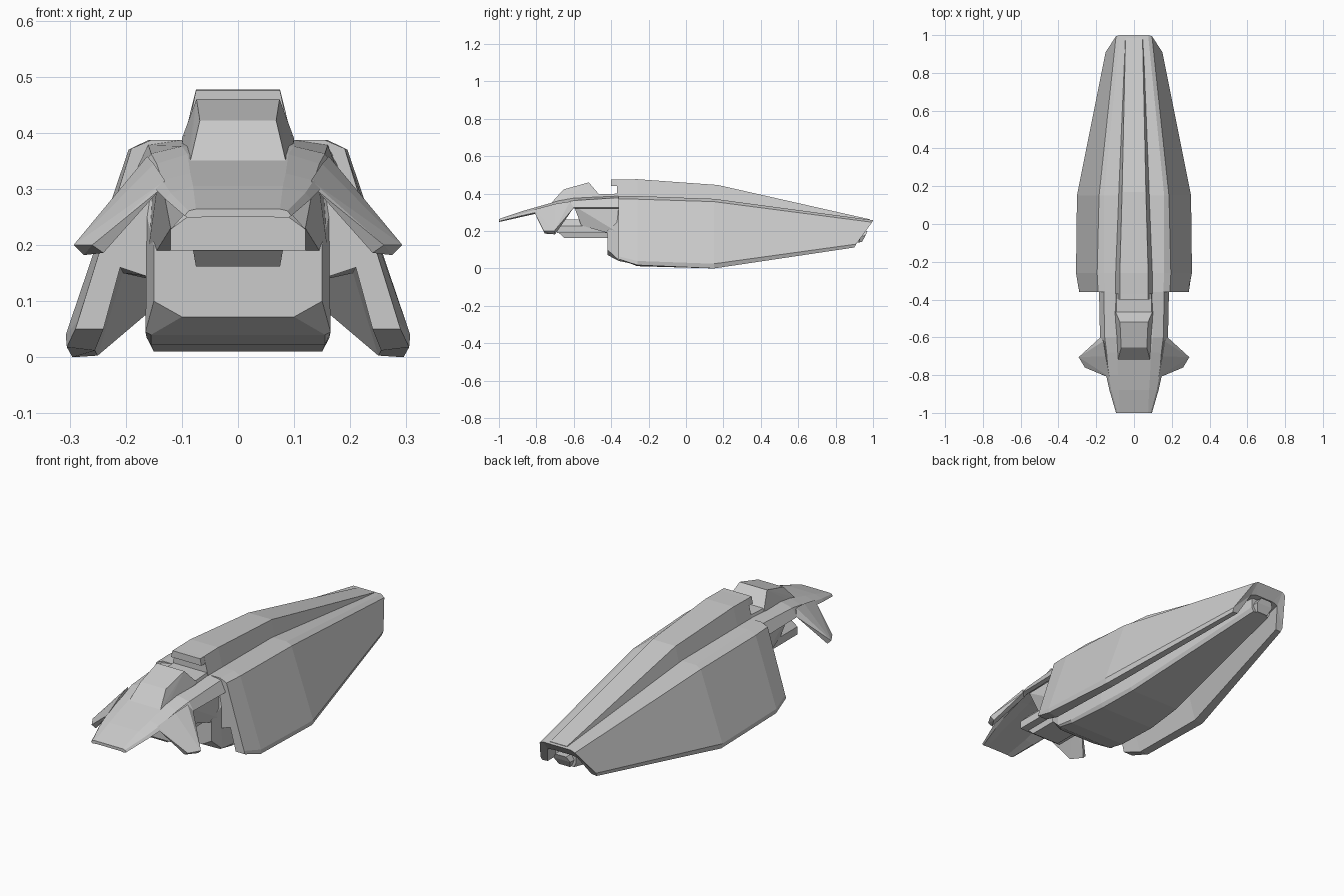
import bpy, bmesh


def finish(name, bm):
    bmesh.ops.recalc_face_normals(bm, faces=bm.faces)
    me = bpy.data.meshes.new(name)
    bm.to_mesh(me)
    bm.free()
    ob = bpy.data.objects.new(name, me)
    bpy.context.collection.objects.link(ob)
    return ob


def loft(name, stations):
    """Join half sections of (x, y, z), each mirrored into a closed ring."""
    bm = bmesh.new()
    rings = []
    for half in stations:
        full = list(half) + [(-x, y, z) for x, y, z in reversed(half)]
        rings.append([bm.verts.new(p) for p in full])
    n = len(rings[0])
    for a, b in zip(rings, rings[1:]):
        for i in range(n):
            j = (i + 1) % n
            bm.faces.new((a[i], a[j], b[j], b[i]))
    caps = [bm.faces.new(rings[0]), bm.faces.new(rings[-1])]
    bmesh.ops.triangulate(bm, faces=caps)
    return finish(name, bm)


def hull(name, pts, symmetric=True):
    """Convex faceted block; symmetric blocks add their mirrored points."""
    bm = bmesh.new()
    for x, y, z in pts:
        bm.verts.new((x, y, z))
        if symmetric:
            bm.verts.new((-x, y, z))
    bmesh.ops.convex_hull(bm, input=list(bm.verts))
    loose = [v for v in bm.verts if not v.link_faces]
    if loose:
        bmesh.ops.delete(bm, geom=loose, context='VERTS')
    bmesh.ops.dissolve_limit(bm, angle_limit=0.02, verts=list(bm.verts), edges=list(bm.edges))
    return finish(name, bm)


def at(y, *pts):
    return [(x, y, z) for x, z in pts]


# Rear shell: arched roof with thick side walls, open underneath
loft("rear_shell", [
    at(-.36, (.155, .387), (.19, .372), (.285, .065), (.29, .05), (.24, .05), (.21, .16), (.165, .145)),
    at(-.26, (.16, .387), (.195, .37), (.307, .04), (.305, .018), (.255, .012), (.21, .16), (.165, .145)),
    at(.15, (.16, .372), (.185, .357), (.302, .025), (.295, .0), (.25, .003), (.205, .15), (.16, .14)),
    [(.075, 1, .258), (.095, .995, .247), (.15, .91, .13), (.147, .9, .112),
     (.118, .9, .115), (.08, .955, .205), (.05, .96, .212)],
])

# Raised spine along the roof and its overhanging front lip
loft("spine", [
    at(-.37, (.075, .475), (.1, .375)),
    at(-.26, (.075, .477), (.1, .375)),
    at(.17, (.063, .446), (.085, .35)),
    at(.985, (.045, .262), (.052, .245)),
])
hull("spine_lip", [(x, y, z) for y in (-.4, -.36) for x, z in ((.075, .475), (.082, .442))])

# Belly keel tapering to the tail
loft("belly", [
    at(-.42, (.12, .22), (.15, .2), (.15, .1), (.1, .072)),
    at(-.36, (.15, .33), (.162, .25), (.165, .045), (.155, .04)),
    at(-.27, (.15, .33), (.162, .25), (.163, .035), (.155, .022)),
    at(-.05, (.15, .33), (.16, .25), (.16, .03), (.15, .01)),
    at(.15, (.13, .31), (.145, .25), (.145, .035), (.135, .02)),
    at(.93, (.04, .225), (.055, .2), (.055, .16), (.045, .14)),
])
# Tail exhaust
hull("tail_nozzle", [(.03, .97, .2), (.045, .96, .175), (.03, .94, .14),
                     (.03, .85, .2), (.05, .85, .17), (.03, .85, .14)])

# Neck block under the hood
hull("neck", [(.14, -.6, .335), (.12, -.56, .23), (.145, -.42, .19), (.15, -.36, .33), (.16, -.36, .19)])

# Jaw: upper block and narrower lower block
hull("jaw", [(.09, -.67, .262), (.09, -.69, .25), (.12, -.69, .228), (.12, -.69, .19),
             (.12, -.42, .19), (.12, -.42, .228), (.09, -.42, .262)])
hull("jaw_underside", [(.08, -.68, .19), (.075, -.65, .162), (.075, -.42, .162), (.08, -.42, .19)])

# Front hood: thin bent plate, hollow below
loft("hood", [
    at(-.36, (.1, .387), (.16, .378), (.185, .325), (.165, .32), (.145, .355), (.09, .36)),
    at(-.6, (.1, .376), (.155, .363), (.18, .325), (.16, .32), (.14, .34), (.09, .35)),
    at(-.68, (.09, .362), (.145, .345), (.165, .318), (.148, .31), (.13, .325), (.08, .335)),
    at(-.8, (.085, .328), (.135, .315), (.148, .3), (.13, .293), (.115, .295), (.07, .305)),
    at(-.88, (.08, .305), (.12, .293), (.13, .282), (.115, .275), (.105, .278), (.07, .283)),
    at(-1, (.075, .264), (.088, .261), (.095, .252), (.088, .248), (.08, .248), (.06, .25)),
])

# Side fins sweeping down from the hood
for side, s in (("left", -1), ("right", 1)):
    hull("fin_" + side, [(s * x, y, z) for x, y, z in (
        (.13, -.81, .315), (.14, -.81, .298), (.15, -.7, .345), (.162, -.62, .358),
        (.178, -.6, .325), (.15, -.62, .322),
        (.293, -.705, .2), (.26, -.76, .2), (.275, -.7, .182), (.24, -.755, .186))], False)

# Canopy on the hood, with a stepped block behind it
hull("canopy", [(.085, -.72, .35), (.068, -.655, .422), (.074, -.52, .46), (.077, -.51, .42),
                (.1, -.46, .39), (.1, -.5, .36), (.09, -.68, .35)])
hull("canopy_step", [(.095, -.5, .395), (.1, -.5, .37), (.09, -.36, .4), (.1, -.36, .37)])
